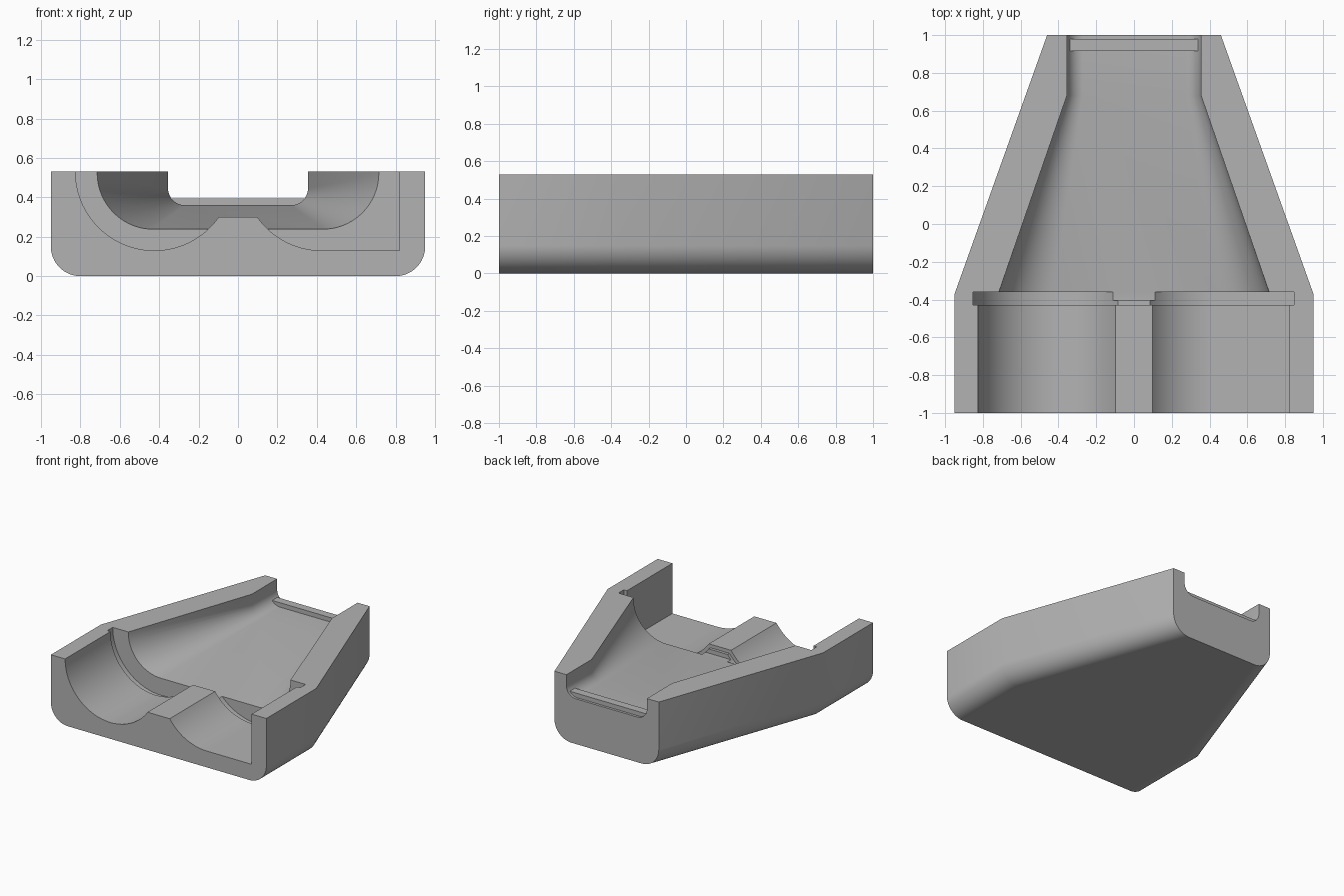
import bpy, bmesh
from math import sin, cos, pi, asin, radians

if "Cube" in bpy.data.objects:
    bpy.data.objects.remove(bpy.data.objects["Cube"])

TOP = 0.53
ABOVE = 0.7

grey = bpy.data.materials.new("plain grey")
grey.use_nodes = True
colour = (0.45, 0.45, 0.45, 1)
grey.diffuse_color = colour
grey.node_tree.nodes["Principled BSDF"].inputs["Base Color"].default_value = colour


def arc(cx, cz, r, start, end, steps=20):
    """Points along an arc in the xz plane."""
    return [(cx + r * cos(start + (end - start) * i / steps),
             cz + r * sin(start + (end - start) * i / steps)) for i in range(steps + 1)]


def u_section(half, floor, r, top):
    """Open-topped channel section with rounded bottom corners."""
    return ([(-half, top)] + arc(-half + r, floor + r, r, pi, 1.5 * pi)
            + arc(half - r, floor + r, r, 1.5 * pi, 2 * pi) + [(half, top)])


def twin_section(r, plateau):
    """Round bay on one side, square-cornered bay on the other, raised rib between."""
    cx = 0.425
    dip = asin((TOP - plateau) / r)
    return ([(-cx - r, ABOVE)] + arc(-cx, TOP, r, pi, 2 * pi - dip, 40)
            + arc(cx, TOP, r, pi + dip, 1.5 * pi)
            + [(cx + r - 0.005, TOP - r), (cx + r - 0.005, ABOVE)])


def loft(name, stations):
    """Solid through matching sections, each given as (y, section)."""
    bm = bmesh.new()
    rings = [[bm.verts.new((x, y, z)) for x, z in sec] for y, sec in stations]
    n = len(rings[0])
    for a, b in zip(rings, rings[1:]):
        for i in range(n):
            j = (i + 1) % n
            bm.faces.new((a[i], a[j], b[j], b[i]))
    bm.faces.new(rings[0])
    bm.faces.new(rings[-1])
    bmesh.ops.recalc_face_normals(bm, faces=bm.faces)
    mesh = bpy.data.meshes.new(name)
    bm.to_mesh(mesh)
    bm.free()
    mesh.materials.append(grey)
    ob = bpy.data.objects.new(name, mesh)
    bpy.context.collection.objects.link(ob)
    return ob


# Tapered outer shell with rounded lower edges
body = loft("tapered_body", [(y, u_section(half, 0, 0.15, TOP))
                             for y, half in ((-1, 0.95), (-0.37, 0.95), (1, 0.46))])

# Cutters: front bays, flange groove, funnel running into the rear throat
mouth = u_section(0.715, 0.238, 0.285, ABOVE)
throat = u_section(0.355, 0.36, 0.085, ABOVE)
bays = twin_section(0.4, 0.30)
groove = twin_section(0.428, 0.272)
cutters = [
    loft("bay_cutter", [(-1.1, bays), (-0.39, bays)]),
    loft("groove_cutter", [(-0.428, groove), (-0.36, groove)]),
    loft("funnel_cutter", [(-0.405, mouth), (-0.36, mouth), (0.68, throat), (1.1, throat)]),
]
bpy.context.view_layer.objects.active = body
for cutter in cutters:
    cutter.hide_render = True
    mod = body.modifiers.new(cutter.name, 'BOOLEAN')
    mod.operation = 'DIFFERENCE'
    mod.solver = 'EXACT'
    mod.object = cutter
    bpy.ops.object.modifier_apply(modifier=mod.name)
    bpy.data.objects.remove(cutter)

# Low retaining bar across the throat
bar = [(-0.342, 0.395), (-0.29, 0.34), (0.29, 0.34), (0.342, 0.395)]
loft("retaining_bar", [(0.915, bar), (0.98, bar)])

bpy.ops.object.select_all(action='DESELECT')
body.select_set(True)
bpy.ops.object.shade_smooth_by_angle(angle=radians(25))
